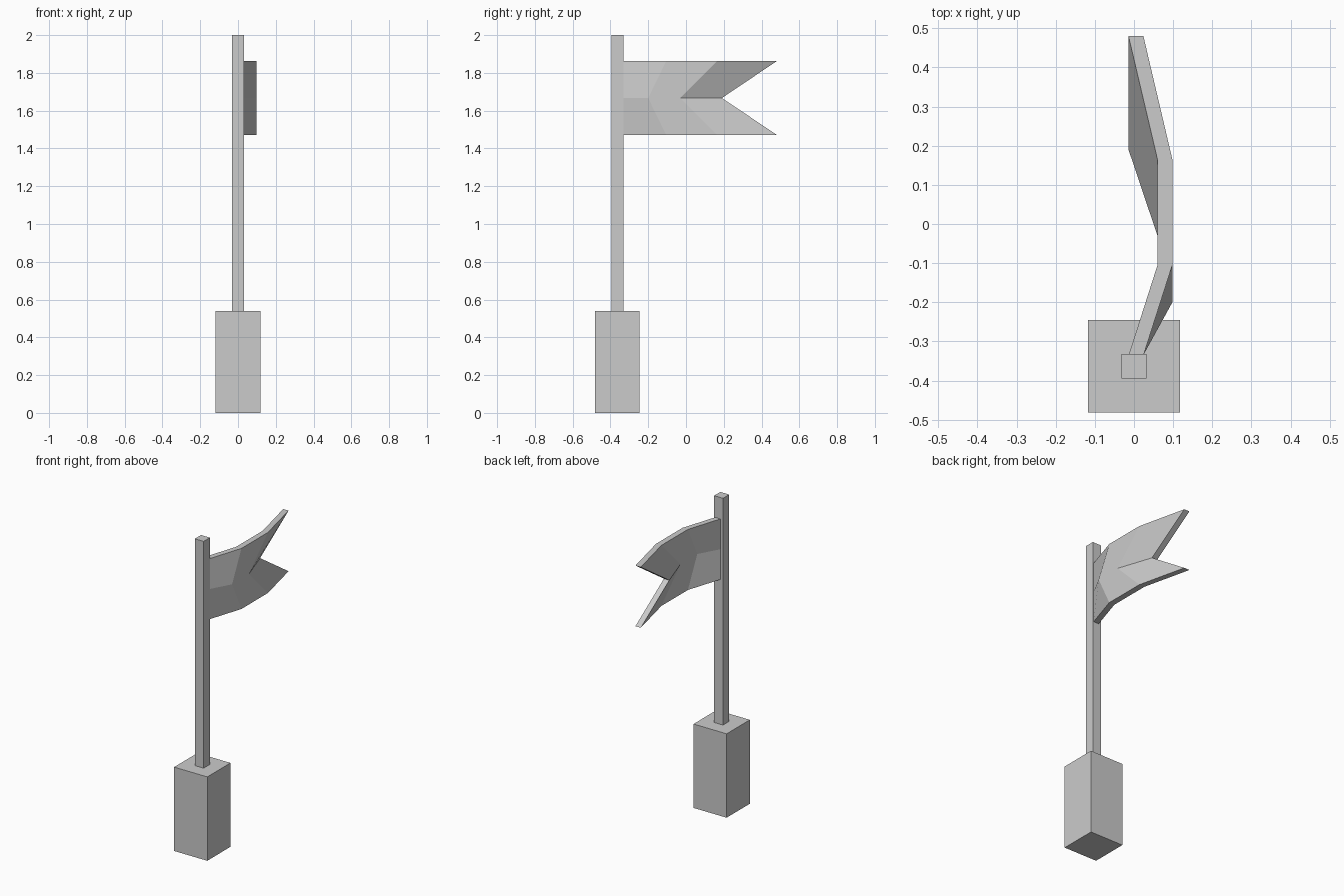
import bpy
import bmesh

if "Cube" in bpy.data.objects:
    bpy.data.objects.remove(bpy.data.objects["Cube"], do_unlink=True)

# One plain grey for everything
GREY = (0.6, 0.6, 0.6, 1)
grey = bpy.data.materials.new("plain_grey")
grey.use_nodes = True
grey.diffuse_color = GREY
grey.node_tree.nodes["Principled BSDF"].inputs["Base Color"].default_value = GREY


def add_object(name, bm):
    bmesh.ops.recalc_face_normals(bm, faces=bm.faces)
    mesh = bpy.data.meshes.new(name)
    bm.to_mesh(mesh)
    bm.free()
    mesh.materials.append(grey)
    obj = bpy.data.objects.new(name, mesh)
    bpy.context.collection.objects.link(obj)
    return obj


def add_block(name, y, width, bottom, top):
    bm = bmesh.new()
    bmesh.ops.create_cube(bm, size=1)
    bmesh.ops.scale(bm, vec=(width, width, top - bottom), verts=bm.verts)
    bmesh.ops.translate(bm, vec=(0, y, (top + bottom) / 2), verts=bm.verts)
    return add_object(name, bm)


# Square base and pole
POLE_Y = -0.363
add_block("base", POLE_Y, 0.236, 0, 0.54)
add_block("pole", POLE_Y, 0.063, 0.54, 2)

# Swallow-tailed flag: each fold has x, y at the outer edges, y at the middle
FOLDS = [(-0.013, -0.333, -0.333), (0.06, -0.105, -0.2),
         (0.06, 0.165, -0.03), (-0.014, 0.48, 0.19)]
MIDDLE, HALF_HEIGHT, THICKNESS = 1.667, 0.195, 0.038

bm = bmesh.new()
columns = [[bm.verts.new((x, y, MIDDLE + side * HALF_HEIGHT))
            for side, y in ((-1, edge), (0, mid), (1, edge))]
           for x, edge, mid in FOLDS]
for a, b in zip(columns, columns[1:]):
    for i in range(2):
        bm.faces.new((a[i], b[i], b[i + 1], a[i + 1]))

# Give the cloth its thickness sideways
sheet = bm.faces[:]
result = bmesh.ops.extrude_face_region(bm, geom=sheet, use_keep_orig=True)
moved = [v for v in result["geom"] if isinstance(v, bmesh.types.BMVert)]
bmesh.ops.translate(bm, vec=(THICKNESS, 0, 0), verts=moved)
add_object("flag", bm)
